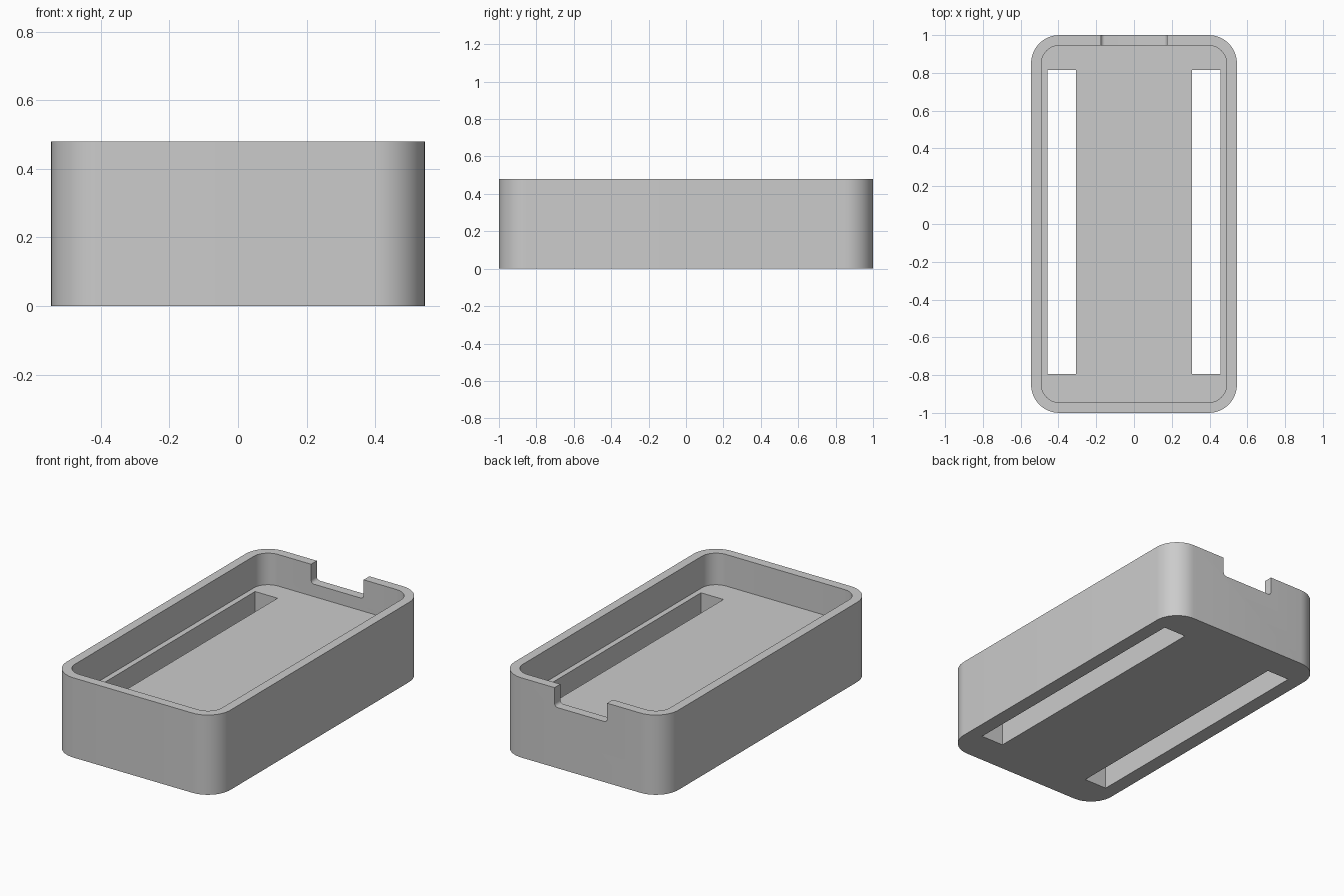
import bpy, bmesh
from math import sin, cos, pi
from mathutils import Vector

if "Cube" in bpy.data.objects:
    bpy.data.objects.remove(bpy.data.objects["Cube"], do_unlink=True)

WIDTH, LENGTH, HEIGHT = 1.09, 2.0, 0.48
WALL, RADIUS, FLOOR_Z = 0.055, 0.15, 0.29
NOTCH_Z, NOTCH_HALF, FILLET = 0.365, 0.175, 0.02

# Single plastic colour
grey = bpy.data.materials.new("light grey plastic")
grey.use_nodes = True
grey.diffuse_color = (0.6, 0.6, 0.6, 1)
grey.node_tree.nodes["Principled BSDF"].inputs["Base Color"].default_value = (0.6, 0.6, 0.6, 1)


def rounded(half_u, half_v, radius, steps=12):
    """Outline of a rectangle with rounded corners, counter-clockwise."""
    points = []
    for k, (su, sv) in enumerate([(1, 1), (-1, 1), (-1, -1), (1, -1)]):
        for i in range(steps + 1):
            a = (k + i / steps) * pi / 2
            points.append((su * (half_u - radius) + radius * cos(a),
                           sv * (half_v - radius) + radius * sin(a)))
    return points


def prism(name, points, push):
    """Extrude a closed 3D outline along a vector."""
    bm = bmesh.new()
    face = bm.faces.new([bm.verts.new(p) for p in points])
    result = bmesh.ops.extrude_face_region(bm, geom=[face])
    moved = [g for g in result["geom"] if isinstance(g, bmesh.types.BMVert)]
    bmesh.ops.translate(bm, verts=moved, vec=Vector(push))
    bmesh.ops.recalc_face_normals(bm, faces=bm.faces)
    mesh = bpy.data.meshes.new(name)
    bm.to_mesh(mesh)
    bm.free()
    mesh.materials.append(grey)
    obj = bpy.data.objects.new(name, mesh)
    bpy.context.collection.objects.link(obj)
    return obj


# Tray body
tray = prism("tray", [(x, y, 0) for x, y in rounded(WIDTH / 2, LENGTH / 2, RADIUS)],
             (0, 0, HEIGHT))

# Shallow recess inside the rim
recess = rounded(WIDTH / 2 - WALL, LENGTH / 2 - WALL, RADIUS - WALL)
cutters = [prism("recess_cutter", [(x, y, FLOOR_Z) for x, y in recess], (0, 0, 1))]

# Two long slots through the thick floor
for side, name in ((1, "left"), (-1, "right")):
    x0, x1 = side * 0.307, side * 0.457
    slot = [(x0, -0.795, -0.1), (x1, -0.795, -0.1), (x1, 0.815, -0.1), (x0, 0.815, -0.1)]
    cutters.append(prism(name + "_slot_cutter", slot, (0, 0, 1)))

# Notch with filleted lower corners in the back rim
notch = rounded(NOTCH_HALF, 0.2, FILLET, 6)
cutters.append(prism("notch_cutter", [(x, 0.9, NOTCH_Z + 0.2 + z) for x, z in notch],
                     (0, 0.2, 0)))

# Cut everything out of the body
bpy.ops.object.select_all(action="DESELECT")
bpy.context.view_layer.objects.active = tray
tray.select_set(True)
for cutter in cutters:
    cutter.hide_render = True
    mod = tray.modifiers.new(cutter.name, "BOOLEAN")
    mod.operation = "DIFFERENCE"
    mod.solver = "EXACT"
    mod.object = cutter
    bpy.ops.object.modifier_apply(modifier=mod.name)
    bpy.data.objects.remove(cutter, do_unlink=True)

bpy.ops.object.shade_smooth_by_angle(angle=pi / 6)
